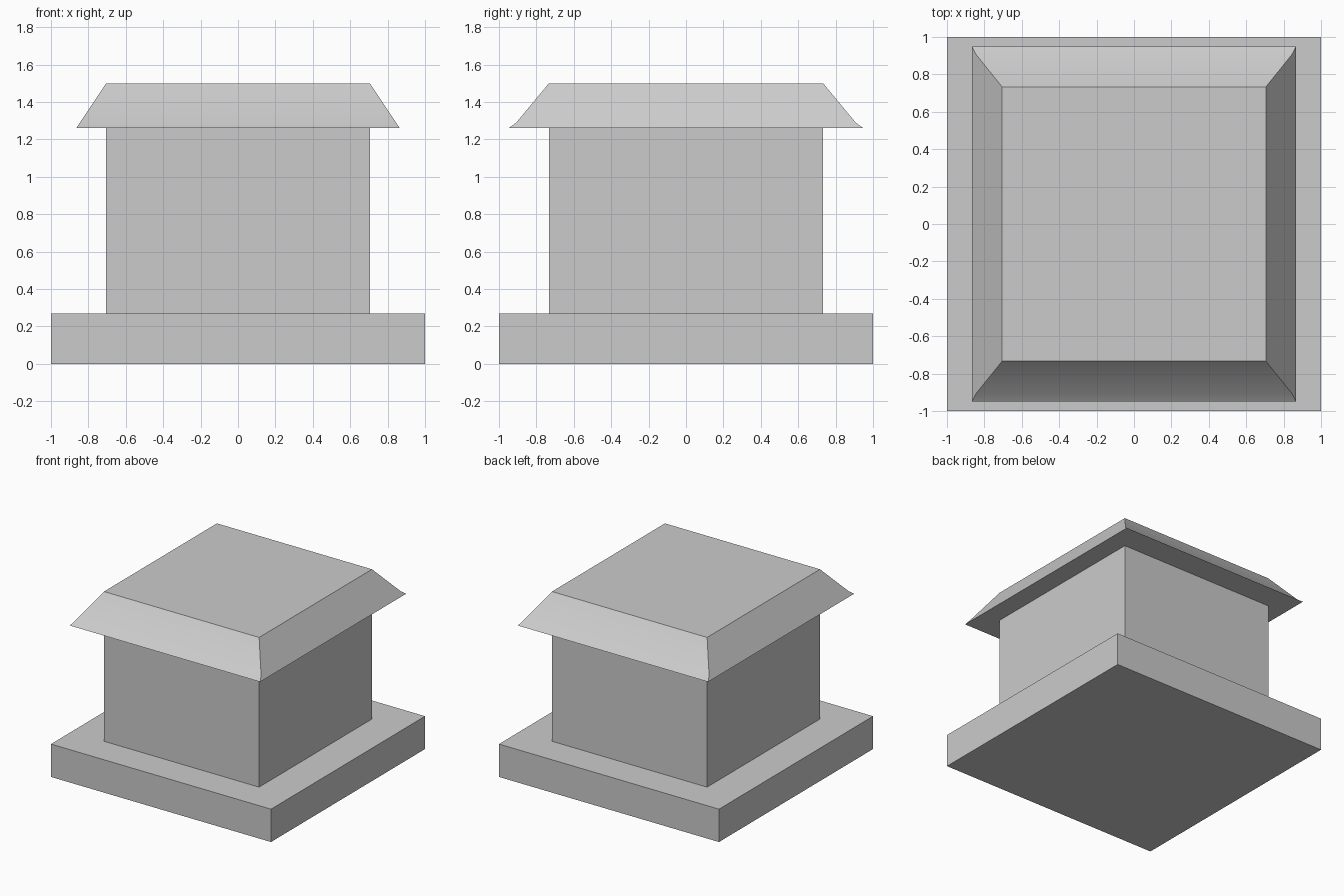
import bpy, bmesh, math

if "Cube" in bpy.data.objects:
    bpy.data.objects.remove(bpy.data.objects["Cube"])


def loft(name, rings):
    """Closed solid through stacked rectangles given as (half_x, half_y, z)."""
    bm = bmesh.new()
    loops = [[bm.verts.new((sx * hx, sy * hy, z))
              for sx, sy in ((-1, -1), (1, -1), (1, 1), (-1, 1))]
             for hx, hy, z in rings]
    for low, high in zip(loops, loops[1:]):
        for i in range(4):
            j = (i + 1) % 4
            bm.faces.new((low[i], low[j], high[j], high[i]))
    bm.faces.new(loops[0][::-1])
    bm.faces.new(loops[-1])
    mesh = bpy.data.meshes.new(name)
    bm.to_mesh(mesh)
    bm.free()
    obj = bpy.data.objects.new(name, mesh)
    bpy.context.collection.objects.link(obj)
    return obj


# Square plinth and block-shaped body
loft("base_slab", [(1.0, 1.0, 0.0), (1.0, 1.0, 0.27)])
loft("body", [(0.705, 0.733, 0.27), (0.705, 0.733, 1.26)])

# Flat-topped hipped cap with a slight flare at the eaves
cap = loft("cap", [(0.865, 0.948, 1.26), (0.845, 0.907, 1.29), (0.705, 0.733, 1.5)])
bpy.context.view_layer.objects.active = cap
cap.select_set(True)
bpy.ops.object.shade_smooth_by_angle(angle=math.radians(30))
